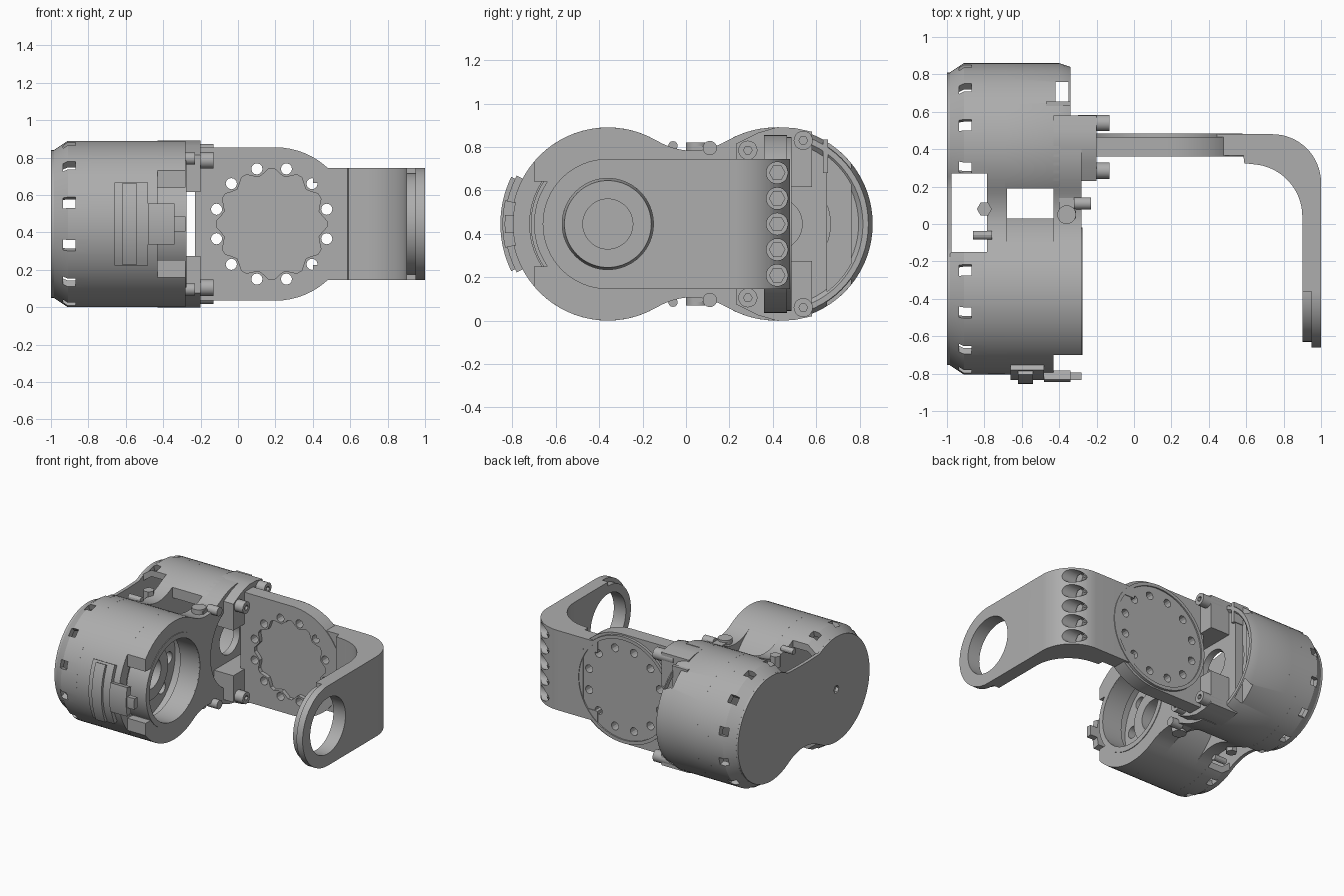
import bpy, bmesh, math
from mathutils import Vector

if "Cube" in bpy.data.objects:
    bpy.data.objects.remove(bpy.data.objects["Cube"])

grey = bpy.data.materials.new("machined grey")
grey.use_nodes = True
GREY = (0.42, 0.42, 0.42, 1)
grey.diffuse_color = GREY
grey.node_tree.nodes["Principled BSDF"].inputs["Base Color"].default_value = GREY

ZC, R = 0.445, 0.445          # drum axis height and radius
YA, YB = -0.36, 0.415         # drum axis positions


def finish(name, bm):
    bmesh.ops.recalc_face_normals(bm, faces=bm.faces)
    mesh = bpy.data.meshes.new(name)
    bm.to_mesh(mesh)
    bm.free()
    mesh.materials.append(grey)
    obj = bpy.data.objects.new(name, mesh)
    bpy.context.collection.objects.link(obj)
    return obj


def prism(name, pts, axis, lo, hi):
    """Extrude a 2D outline along an axis; the outline uses the other two axes in order."""
    bm = bmesh.new()

    def place(p, d):
        c = list(p)
        c.insert("xyz".index(axis), d)
        return Vector(c)
    face = bm.faces.new([bm.verts.new(place(p, lo)) for p in pts])
    new = bmesh.ops.extrude_face_region(bm, geom=[face])["geom"]
    move = place((0, 0), hi - lo)
    bmesh.ops.translate(bm, verts=[v for v in new if isinstance(v, bmesh.types.BMVert)], vec=move)
    return finish(name, bm)


def box(name, x, y, z):
    return prism(name, [(x[0], y[0]), (x[1], y[0]), (x[1], y[1]), (x[0], y[1])], "z", *z)


def arc(cx, cy, r, start=0, end=360, n=48):
    full = end - start == 360
    count = n if full else n + 1
    angles = [math.radians(start + (end - start) * i / n) for i in range(count)]
    return [(cx + r * math.cos(a), cy + r * math.sin(a)) for a in angles]


def rod(name, axis, c, r, lo, hi, n=48):
    return prism(name, arc(c[0], c[1], r, n=n), axis, lo, hi)


def lathe(name, y, profile, n=72):
    """Spin a closed (x, radius) profile around a drum axis."""
    bm = bmesh.new()
    rings = [[bm.verts.new((x, p, q)) for p, q in arc(y, ZC, r, n=n)] for x, r in profile]
    for a, b in zip(rings, rings[1:] + rings[:1]):
        for i in range(n):
            j = (i + 1) % n
            bm.faces.new((a[i], a[j], b[j], b[i]))
    return finish(name, bm)


def cut(objs, cutters):
    for obj in objs:
        for c in cutters:
            mod = obj.modifiers.new("cut", "BOOLEAN")
            mod.operation, mod.solver, mod.object = "DIFFERENCE", "EXACT", c
        bpy.context.view_layer.update()
        deps = bpy.context.evaluated_depsgraph_get()
        mesh = bpy.data.meshes.new_from_object(obj.evaluated_get(deps))
        obj.modifiers.clear()
        obj.data = mesh
    for c in cutters:
        bpy.data.objects.remove(c)


def clip(obj, lo, hi):
    """Keep only the part between two y positions."""
    cut([obj], [box("cutter", (-2, 2), (-3, lo), (-2, 2)), box("cutter", (-2, 2), (hi, 3), (-2, 2))])


def waisted(r, upper=1):
    """Outline of two circles joined by a curved waist; upper scales the top dip."""
    w = (YB - YA) / 2 - r / 2
    mid, dip, h = (YA + YB) / 2, 0.577 * w / 2, r * math.sin(math.pi / 3)
    waist = [(k / 6, dip * (1 - (k / 6) ** 2)) for k in range(-5, 6)]
    return (arc(YB, ZC, r, -120, 120, 40)
            + [(mid - t * w, ZC + h - upper * d) for t, d in waist]
            + arc(YA, ZC, r, 60, 300, 40)
            + [(mid + t * w, ZC - h + d) for t, d in waist])


# Shared plates joining the two drums
rear = prism("rear_plate", waisted(0.395, upper=0.1), "x", -1.0, -0.975)
cut([rear], [rod("cutter", "x", (YA, ZC), 0.03, -1.1, -0.9, 6)])
prism("middle_plate", waisted(R), "x", -0.785, -0.68)
front_plate = prism("front_plate", waisted(R), "x", -0.43, -0.28)
cut([front_plate], [rod("cutter", "x", (YA, ZC), 0.30, -1, 1),
                    rod("cutter", "x", (YB, ZC), 0.34, -1, 1),
                    box("cutter", (-0.5, -0.2), (-1, -0.64), (0.25, 0.64))])
clip(front_plate, -0.70, 0.40)

# Rear caps with a ring of square windows
for side, y, lo, hi in (("front", YA, -2, -0.15), ("back", YB, 0.27, 2)):
    cap = lathe(side + "_rear_cap", y, [(-0.985, 0.395), (-0.91, R), (-0.78, R),
                                        (-0.78, 0.40), (-0.91, 0.40), (-0.985, 0.35)])
    windows = []
    for k in range(12):
        w = box("cutter", (-0.935, -0.87), (0.33, 0.6), (-0.03, 0.03))
        w.rotation_euler.x = math.radians(15 + 30 * k)
        w.location = (0, y, ZC)
        windows.append(w)
    cut([cap], windows)
    clip(cap, lo, hi)

# Front drum with its open face and inner hub
drum = lathe("front_drum", YA, [(-0.69, R), (-0.43, R), (-0.43, 0.36), (-0.69, 0.36)])
clip(drum, -2, 0.03)
lathe("drum_lip", YA, [(-0.44, 0.34), (-0.275, 0.34), (-0.275, 0.30), (-0.44, 0.30)])
hub = lathe("drum_hub", YA, [(-0.60, 0.355), (-0.52, 0.355), (-0.52, 0.21), (-0.47, 0.20),
                             (-0.47, 0.115), (-0.60, 0.115)])
cut([hub], [rod("cutter", "x", p, 0.045, -0.65, -0.4, 16) for p in arc(YA, ZC, 0.275, n=8)])

# Back drum with a shallow face and a pocket near its end
drum = lathe("back_drum", YB, [(-0.69, R), (-0.40, R), (-0.34, 0.425), (-0.34, 0.40), (-0.36, 0.38),
                               (-0.36, 0.12), (-0.41, 0.12), (-0.43, 0.38), (-0.69, 0.38)])
clip(drum, 0.19, 2)
cut([drum], [box("cutter", (-0.42, -0.35), (0.65, 0.76), (-1, 2))])
box("drum_pocket_wall", (-0.47, -0.34), (0.63, 0.655), (0.68, 0.835))

# Curved cover on the front drum
def cover(name, x, half, r):
    a = arc(YA, ZC, r, 180 - half, 180 + half, 16)
    b = arc(YA, ZC, R - 0.01, 180 + half, 180 - half, 16)
    prism(name, a + b, "x", *x)
cover("cover_plate", (-0.66, -0.48), 28, 0.475)
cover("cover_rib", (-0.62, -0.54), 26, 0.495)
cover("cover_tail", (-0.48, -0.34), 13, 0.485)
cover("cover_tip", (-0.34, -0.28), 5, 0.475)

# Clamp blocks, bolts and waist fasteners, mirrored top to bottom
for level, s in (("upper", 1), ("lower", -1)):
    def zz(a, b):
        return tuple(sorted((ZC + s * a, ZC + s * b)))
    block = [(0.23, 0.17), (0.58, 0.17), (0.58, 0.425), (0.50, 0.442), (0.42, 0.446),
             (0.33, 0.42), (0.23, 0.37)]
    prism(level + "_clamp", [(y, ZC + s * z) for y, z in block], "x", -0.43, -0.20)
    for y, z in ((0.54, 0.385), (0.285, 0.34)):
        bolt = rod(level + "_clamp_bolt", "x", (y, ZC + s * z), 0.044, -0.30, -0.13, 20)
        cut([bolt], [rod("cutter", "x", (y, ZC + s * z), 0.02, -0.15, 0, 6)])
    box(level + "_waist_tab", (-0.40, -0.31), (0.03, 0.14), zz(0.31, 0.36))
    rod(level + "_tab_pin", "z", (-0.36, 0.05), 0.05, *zz(0.32, 0.375), n=20)
    rod(level + "_tab_bolt", "x", (0.11, ZC + s * 0.35), 0.033, -0.32, -0.23, 16)
    rod(level + "_waist_nut", "z", (-0.80, 0.08), 0.04, *zz(0.29, 0.375), n=6)
    rod(level + "_waist_bolt", "x", (-0.06, ZC + s * 0.36), 0.022, -0.86, -0.76, 12)

# Arm flange with a scalloped pocket and a ring of holes
H = 0.41
outline = [(-0.23, ZC - H), *arc(0.20, ZC, H, -90, 90, 32), (-0.23, ZC + H)]
flange = prism("arm_flange", outline, "y", 0.36, 0.465)
disc = rod("flange_disc", "y", (0.18, ZC), 0.40, 0.46, 0.485, 64)
cut([disc], [rod("cutter", "y", (0.18, ZC), 0.375, 0.475, 1, 64)])
spots = arc(0.18, ZC, 0.305, 15, 375, 12)

# Pocket outline dips inward beside each hole
star = []
for k in range(60):
    r = 0.28 - 0.02 * math.cos(math.radians(72 * k))
    a = math.radians(15 + 6 * k)
    star.append((0.18 + r * math.cos(a), ZC + r * math.sin(a)))
cut([flange], [prism("cutter", star, "y", 0.2, 0.39)])

# Bent strap ending in a ring
outer = arc(0.74, 0.22, 0.26, 90, 0, 16)
inner = arc(0.62, 0.04, 0.28, 0, 82, 14)
strap = prism("bent_strap", [(0.52, 0.48), *outer, (1.0, YA), (0.90, YA), *inner,
                             (0.59, 0.325), (0.585, 0.365), (0.52, 0.365)], "z", 0.145, 0.745)
cut([flange, disc], [rod("cutter", "y", p, 0.03, 0, 1, 12) for p in spots])
ring = rod("ring_outer", "x", (YA, ZC), 0.30, 0.95, 1.0, 64)
ring_back = rod("ring_inner", "x", (YA, ZC), 0.27, 0.90, 0.955, 64)
cut([strap, ring, ring_back], [rod("cutter", "x", (YA, ZC), 0.21, 0.5, 1.5, 64)])
heights = [ZC + 0.118 * k for k in range(-2, 3)]
cut([strap], [rod("cutter", "x", (0.42, z), 0.05, 0.80, 1.2, 20) for z in heights])
for z in heights:
    rod("strap_bolt", "x", (0.42, z), 0.038, 0.78, 0.84, 6)

# Web filling the corners between flange and strap
for level, z in (("upper", (0.665, 0.745)), ("lower", (0.145, 0.225))):
    box(level + "_strap_web", (0.40, 0.53), (0.365, 0.48), z)

# Smooth the curved sides and keep the edges crisp
for obj in bpy.context.scene.objects:
    obj.select_set(obj.type == "MESH")
    bpy.context.view_layer.objects.active = obj
bpy.ops.object.shade_smooth_by_angle(angle=math.radians(25))
